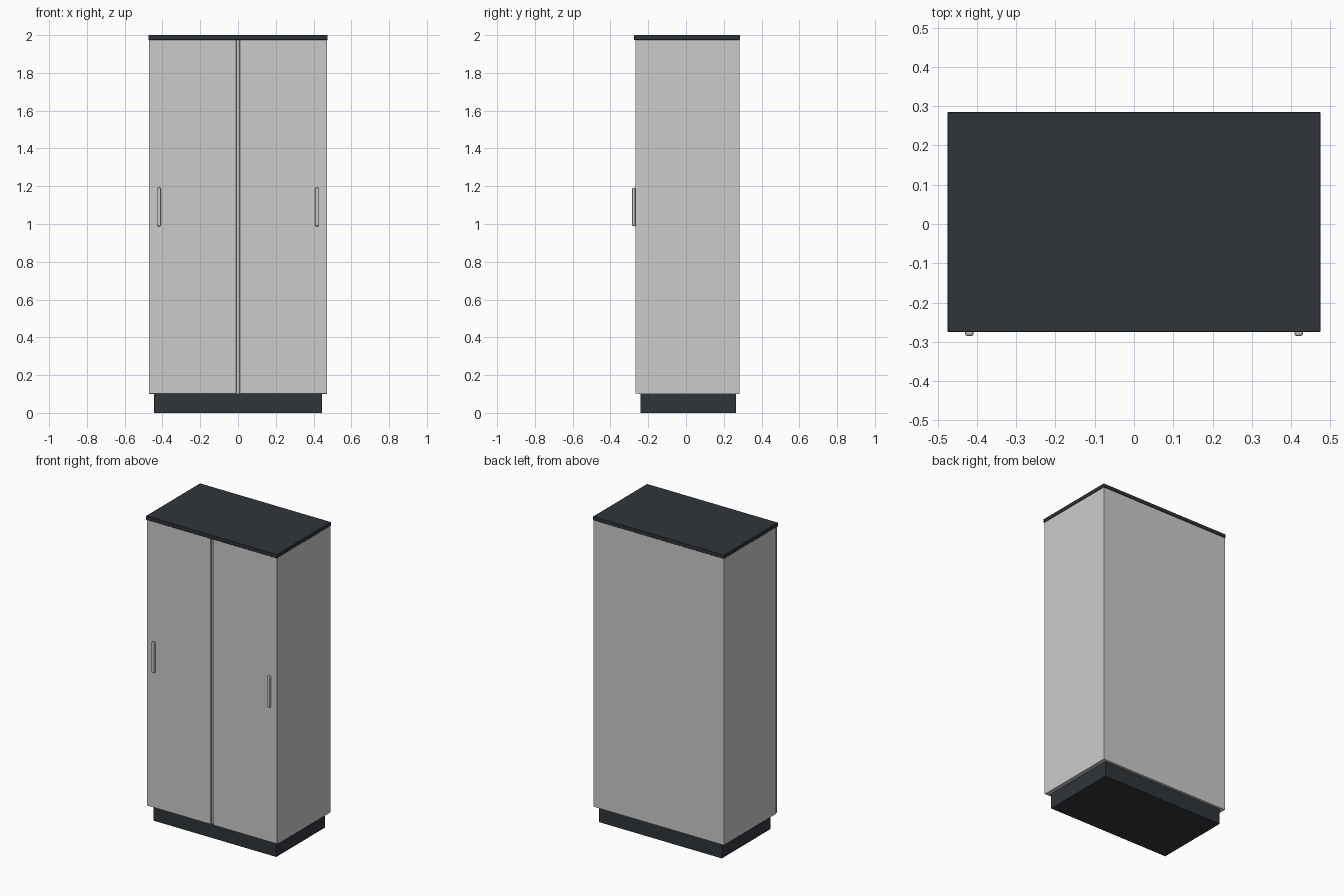
import bpy

if "Cube" in bpy.data.objects:
    bpy.data.objects.remove(bpy.data.objects["Cube"])


def material(name, color):
    m = bpy.data.materials.new(name)
    m.diffuse_color = color
    m.use_nodes = True
    m.node_tree.nodes["Principled BSDF"].inputs["Base Color"].default_value = m.diffuse_color
    return m


def box(name, x, y, z, mat=None, bevel=0.0, segments=2):
    """Box from (min, max) ranges on each axis, with optional rounded edges."""
    lo, hi = zip(x, y, z)
    bpy.ops.mesh.primitive_cube_add(size=1, location=[(a + b) / 2 for a, b in zip(lo, hi)])
    ob = bpy.context.object
    ob.name = name
    ob.scale = [b - a for a, b in zip(lo, hi)]
    bpy.ops.object.transform_apply(location=False, rotation=False, scale=True)
    if mat:
        ob.data.materials.append(mat)
    if bevel:
        mod = ob.modifiers.new("edge_rounding", 'BEVEL')
        mod.width = bevel
        mod.segments = segments
    return ob


dark = material("dark_slate", (0.03, 0.035, 0.042, 1))

# Recessed plinth, cabinet body and top panel
box("plinth", (-0.445, 0.445), (-0.24, 0.265), (0, 0.1), dark)
box("cabinet_body", (-0.472, 0.472), (-0.254, 0.282), (0.1, 1.978))
box("top_panel", (-0.475, 0.475), (-0.275, 0.285), (1.975, 2.0), dark, 0.002, 1)

# Pair of doors with a narrow centre gap, and a bar handle near each outer edge
for side, s in (("left", -1), ("right", 1)):
    box(side + "_door", sorted((s * 0.009, s * 0.472)), (-0.268, -0.254), (0.102, 1.975),
        bevel=0.001, segments=1)
    box(side + "_handle", sorted((s * 0.408, s * 0.43)), (-0.285, -0.267), (0.988, 1.192),
        bevel=0.006)
